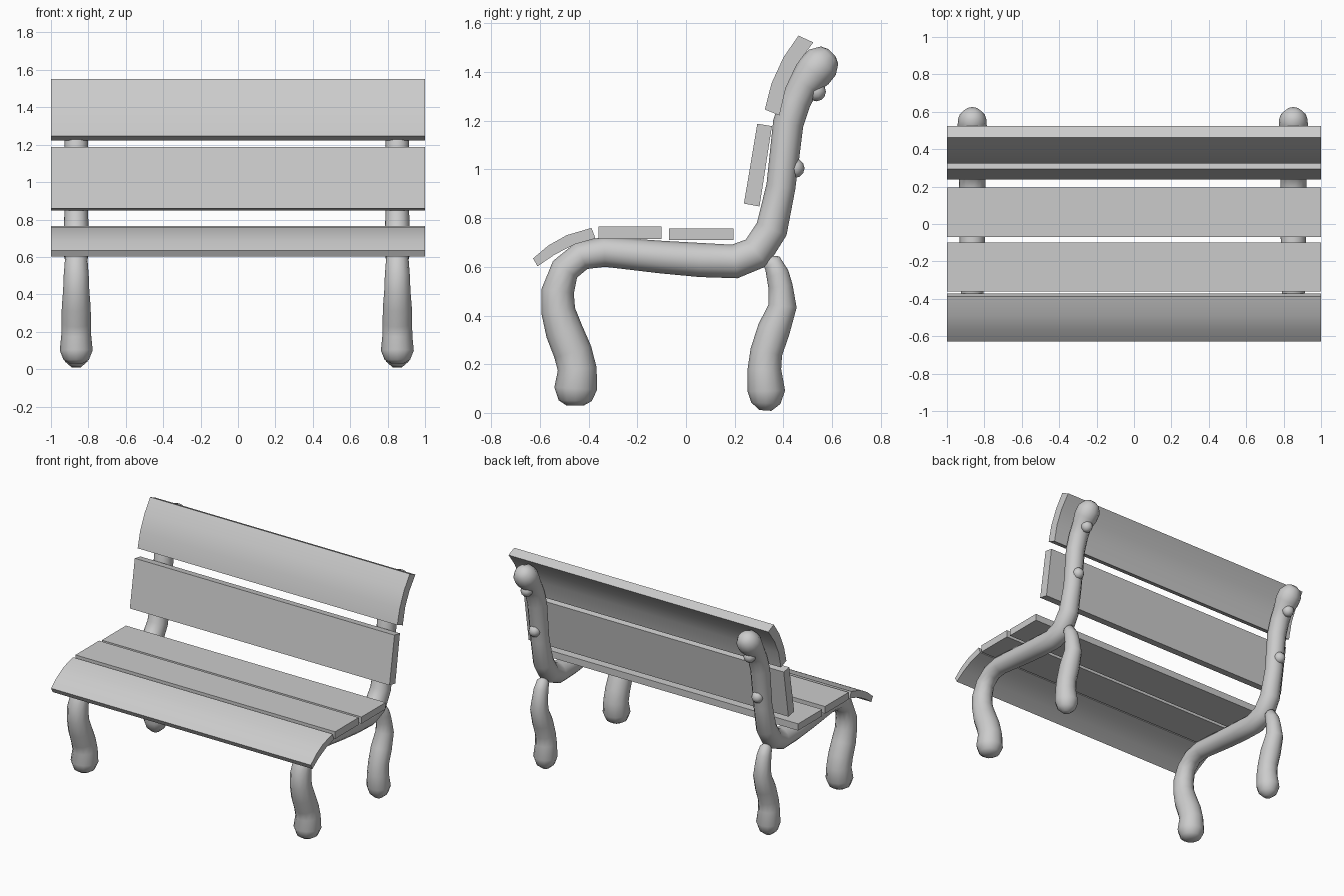
import bpy, bmesh, math
from mathutils import Vector

cube = bpy.data.objects.get("Cube")
if cube:
    bpy.data.objects.remove(cube, do_unlink=True)

grey = bpy.data.materials.new("plain grey")
grey.use_nodes = True
colour = (0.6, 0.6, 0.6, 1)
grey.diffuse_color = colour
grey.node_tree.nodes["Principled BSDF"].inputs["Base Color"].default_value = colour


def finish(name, bm, angle):
    bmesh.ops.recalc_face_normals(bm, faces=bm.faces)
    mesh = bpy.data.meshes.new(name)
    bm.to_mesh(mesh)
    bm.free()
    mesh.materials.append(grey)
    obj = bpy.data.objects.new(name, mesh)
    bpy.context.collection.objects.link(obj)
    bpy.ops.object.select_all(action='DESELECT')
    obj.select_set(True)
    bpy.context.view_layer.objects.active = obj
    bpy.ops.object.shade_smooth_by_angle(angle=math.radians(angle))
    return obj


def slat(name, profile):
    """Extrude a (y, z) profile along the full width."""
    bm = bmesh.new()
    face = bm.faces.new([bm.verts.new((-1, y, z)) for y, z in profile])
    ext = bmesh.ops.extrude_face_region(bm, geom=[face])
    verts = [v for v in ext["geom"] if isinstance(v, bmesh.types.BMVert)]
    bmesh.ops.translate(bm, vec=(2, 0, 0), verts=verts)
    return finish(name, bm, 35)


def limb(name, x, path, sides=12):
    """Tube of varying radius through (y, z, radius) points."""
    bm = bmesh.new()
    pts = [Vector((x, y, z)) for y, z, r in path]
    rings = []
    for i, (p, (_, _, r)) in enumerate(zip(pts, path)):
        before, after = pts[max(i - 1, 0)], pts[min(i + 1, len(pts) - 1)]
        a = (p - before).normalized()
        b = (after - p).normalized()
        across = (a + b).normalized().cross(Vector((1, 0, 0)))
        ring = []
        for k in range(sides):
            t = math.tau * k / sides
            ring.append(bm.verts.new(p + r * (Vector((math.cos(t), 0, 0)) + across * math.sin(t))))
        rings.append(ring)
    for a, b in zip(rings, rings[1:]):
        for k in range(sides):
            j = (k + 1) % sides
            bm.faces.new((a[k], a[j], b[j], b[k]))
    bm.faces.new(rings[0])
    bm.faces.new(rings[-1])
    return finish(name, bm, 80)


def knob(name, x, y, z, r):
    bm = bmesh.new()
    bmesh.ops.create_uvsphere(bm, u_segments=10, v_segments=6, radius=r)
    bmesh.ops.translate(bm, vec=(x, y, z), verts=bm.verts)
    return finish(name, bm, 80)


# Front foot, seat rail and back post as one bent limb
main_path = [
    (-0.455, 0.03, 0.035), (-0.455, 0.05, 0.068), (-0.453, 0.10, 0.088),
    (-0.447, 0.18, 0.08), (-0.465, 0.25, 0.079), (-0.50, 0.335, 0.077),
    (-0.525, 0.42, 0.07), (-0.527, 0.50, 0.067), (-0.497, 0.59, 0.06),
    (-0.43, 0.645, 0.059), (-0.335, 0.662, 0.062), (-0.10, 0.64, 0.067),
    (0.06, 0.628, 0.07), (0.20, 0.622, 0.07), (0.29, 0.658, 0.07),
    (0.352, 0.755, 0.066), (0.39, 0.93, 0.06), (0.42, 1.19, 0.063),
    (0.45, 1.28, 0.063), (0.485, 1.35, 0.064), (0.525, 1.40, 0.078),
    (0.56, 1.44, 0.076), (0.59, 1.47, 0.05), (0.60, 1.48, 0.02),
]
rear_path = [
    (0.325, 0.63, 0.02), (0.355, 0.615, 0.04), (0.376, 0.57, 0.047),
    (0.388, 0.52, 0.05), (0.397, 0.44, 0.058), (0.36, 0.34, 0.067),
    (0.33, 0.25, 0.066), (0.322, 0.18, 0.069), (0.33, 0.09, 0.077),
    (0.328, 0.04, 0.06), (0.326, 0.01, 0.025),
]
for side, x in (("right", -0.865), ("left", 0.852)):
    limb(side + "_frame", x, main_path)
    limb(side + "_rear_leg", x, rear_path)
    knob(side + "_lower_knob", x, 0.447, 1.005, 0.04)
    knob(side + "_upper_knob", x, 0.535, 1.32, 0.04)

# Seat slats, front one curling down
slat("seat_front_slat", [
    (-0.628, 0.635), (-0.565, 0.688), (-0.49, 0.73), (-0.388, 0.76),
    (-0.372, 0.717), (-0.458, 0.692), (-0.54, 0.65), (-0.61, 0.602)])
slat("seat_middle_slat", [(-0.36, 0.715), (-0.10, 0.715), (-0.10, 0.765), (-0.36, 0.765)])
slat("seat_rear_slat", [(-0.07, 0.71), (0.195, 0.71), (0.195, 0.757), (-0.07, 0.757)])

# Back slats, top one curling backward
slat("back_lower_slat", [(0.293, 1.188), (0.353, 1.178), (0.302, 0.848), (0.238, 0.86)])
slat("back_upper_slat", [
    (0.462, 1.55), (0.523, 1.522), (0.455, 1.43), (0.41, 1.335),
    (0.384, 1.222), (0.324, 1.246), (0.351, 1.353), (0.40, 1.46)])
